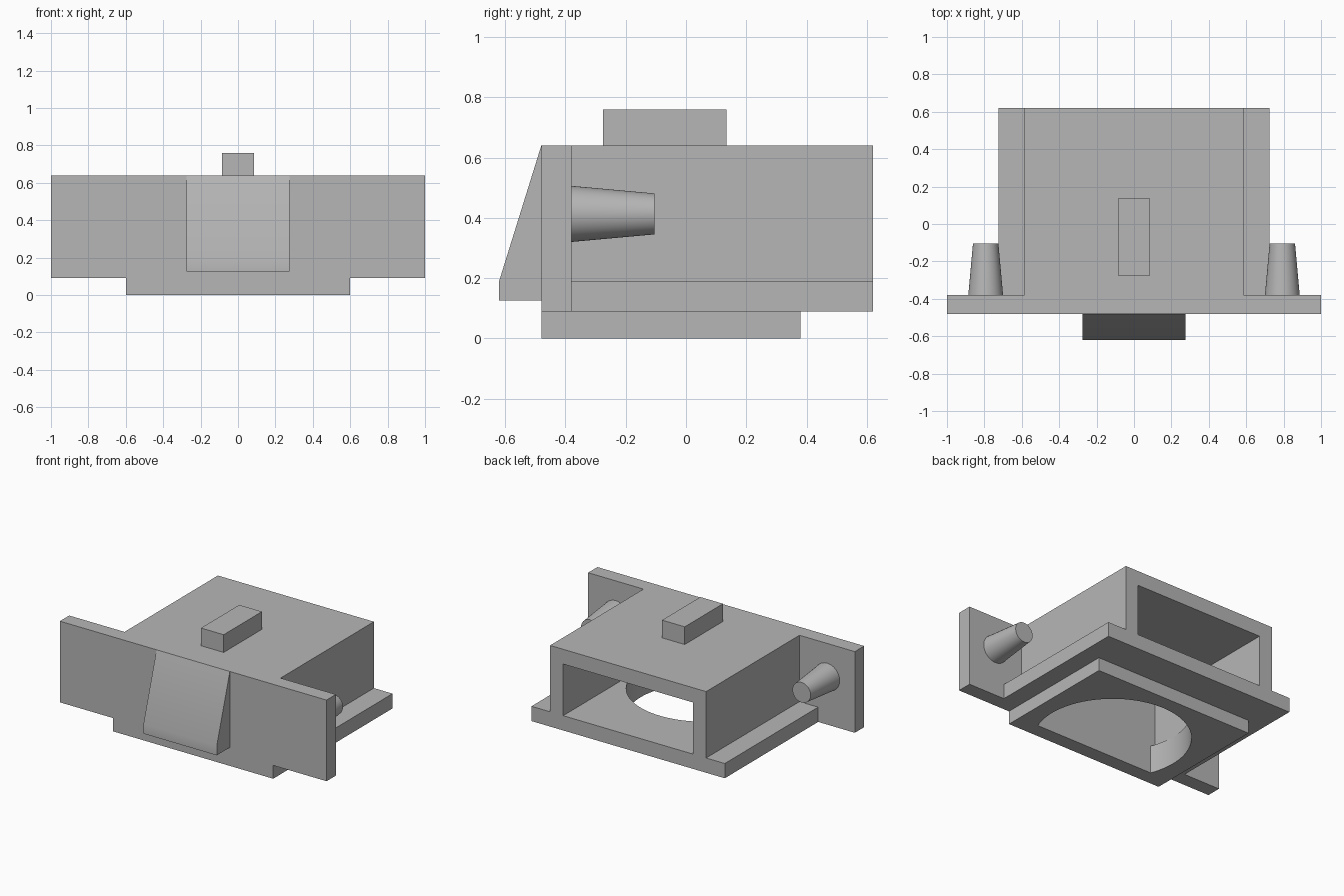
import bpy, bmesh, math
from mathutils import Matrix

cube = bpy.data.objects.get("Cube")
if cube:
    bpy.data.objects.remove(cube, do_unlink=True)

grey = bpy.data.materials.new("plain_grey")
grey.use_nodes = True
grey.diffuse_color = (0.47, 0.47, 0.47, 1)
grey.node_tree.nodes["Principled BSDF"].inputs["Base Color"].default_value = (0.47, 0.47, 0.47, 1)


def add(name, bm):
    bmesh.ops.recalc_face_normals(bm, faces=bm.faces)
    mesh = bpy.data.meshes.new(name)
    bm.to_mesh(mesh)
    bm.free()
    mesh.materials.append(grey)
    obj = bpy.data.objects.new(name, mesh)
    bpy.context.collection.objects.link(obj)
    return obj


def prism(name, outline, direction):
    """Extrude a closed outline of 3D points along a direction."""
    bm = bmesh.new()
    face = bm.faces.new([bm.verts.new(p) for p in outline])
    out = bmesh.ops.extrude_face_region(bm, geom=[face])["geom"]
    verts = [v for v in out if isinstance(v, bmesh.types.BMVert)]
    bmesh.ops.translate(bm, verts=verts, vec=direction)
    return add(name, bm)


def box(name, w, y0, y1, z0, z1):
    """Box centred on x with half width w."""
    outline = [(-w, y0, z0), (w, y0, z0), (w, y1, z0), (-w, y1, z0)]
    return prism(name, outline, (0, 0, z1 - z0))


def select(obj):
    bpy.ops.object.select_all(action='DESELECT')
    obj.select_set(True)
    bpy.context.view_layer.objects.active = obj


def combine(target, tool, operation):
    """Apply a boolean and discard the tool object."""
    mod = target.modifiers.new("shape", 'BOOLEAN')
    mod.object, mod.operation, mod.solver = tool, operation, 'EXACT'
    select(target)
    bpy.ops.object.modifier_apply(modifier=mod.name)
    bpy.data.objects.remove(tool, do_unlink=True)


def smooth(obj):
    select(obj)
    bpy.ops.object.shade_smooth_by_angle(angle=math.radians(30))


FRONT, INNER, BACK = -0.48, -0.38, 0.62
LOW, TOP, FLOOR = 0.09, 0.64, 0.19

# Housing: box body, side flanges, wide front plate and raised base
housing = box("housing", 0.585, FRONT, BACK, LOW, TOP)
combine(housing, box("flange", 0.725, INNER, BACK, LOW, FLOOR), 'UNION')
combine(housing, box("front_plate", 1.0, FRONT, INNER, LOW, TOP), 'UNION')
combine(housing, box("base", 0.60, FRONT, 0.38, 0, LOW), 'UNION')

# Rear cavity
combine(housing, box("cavity", 0.487, INNER, BACK + 0.1, FLOOR, 0.54), 'DIFFERENCE')

# Round floor opening, cut flat along the inside of the front plate
radius, centre = 0.485, -0.205
start = math.asin((INNER - centre) / radius)
steps = 64
arc = [start + (math.pi - 2 * start) * i / steps for i in range(steps + 1)]
hole = prism("floor_opening",
             [(radius * math.cos(a), centre + radius * math.sin(a), -0.1) for a in arc],
             (0, 0, 0.4))
combine(housing, hole, 'DIFFERENCE')
smooth(housing)

# Sloped catch on the front
w = 0.275
catch = prism("front_catch",
              [(-w, FRONT, 0.125), (-w, -0.62, 0.125), (-w, -0.62, 0.19), (-w, FRONT, TOP)],
              (2 * w, 0, 0))
smooth(catch)

# Rib on the roof
box("top_rib", 0.085, -0.275, 0.135, TOP, 0.76)

# Tapered pegs behind the front plate
for side, x in (("left", 0.793), ("right", -0.793)):
    bm = bmesh.new()
    bmesh.ops.create_cone(bm, cap_ends=True, segments=48, radius1=0.093, radius2=0.068,
                          depth=0.275,
                          matrix=Matrix.Translation((x, INNER + 0.1375, 0.413))
                          @ Matrix.Rotation(-math.pi / 2, 4, 'X'))
    smooth(add(side + "_peg", bm))
